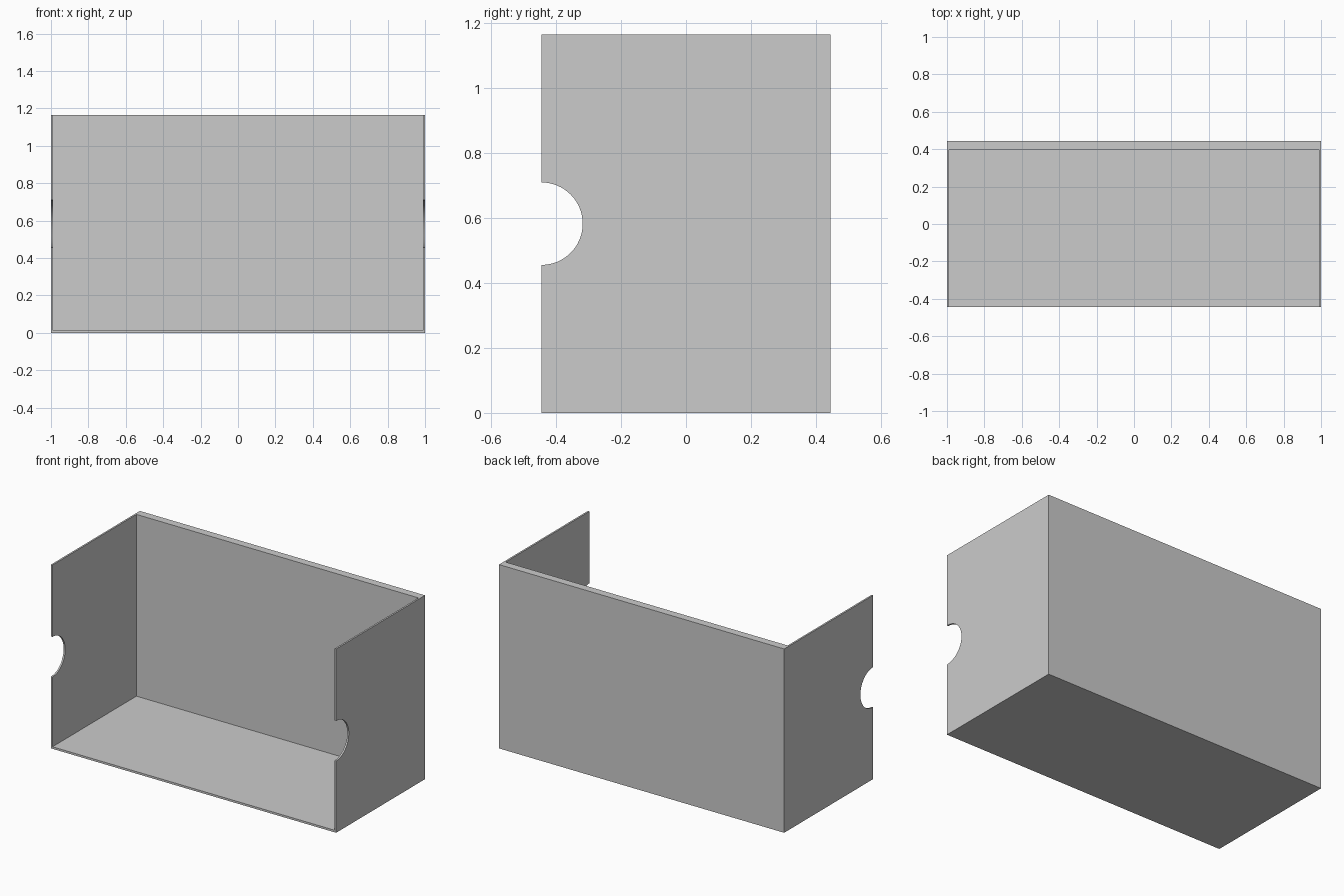
import bpy
import math

cube = bpy.data.objects.get("Cube")
if cube:
    bpy.data.objects.remove(cube, do_unlink=True)

# Overall size and wall thicknesses
HALF_W, HALF_D, HEIGHT = 1.0, 0.445, 1.165
SIDE, BACK, FLOOR = 0.011, 0.05, 0.013
NOTCH_RADIUS = 0.127
OVER = 0.2  # how far cutters reach past the open sides

grey = bpy.data.materials.new("plain grey")
grey.use_nodes = True
colour = (0.6, 0.6, 0.6, 1)
grey.diffuse_color = colour
grey.node_tree.nodes["Principled BSDF"].inputs["Base Color"].default_value = colour


def box(name, low, high):
    bpy.ops.mesh.primitive_cube_add(size=1, location=[(a + b) / 2 for a, b in zip(low, high)])
    obj = bpy.context.object
    obj.name = name
    obj.scale = [b - a for a, b in zip(low, high)]
    bpy.ops.object.transform_apply(location=True, rotation=True, scale=True)
    obj.data.materials.append(grey)
    return obj


def cut(target, cutter):
    cutter.hide_render = True
    mod = target.modifiers.new("cut", "BOOLEAN")
    mod.operation = "DIFFERENCE"
    mod.solver = "EXACT"
    mod.object = cutter
    bpy.context.view_layer.objects.active = target
    bpy.ops.object.modifier_apply(modifier=mod.name)
    bpy.data.objects.remove(cutter, do_unlink=True)


# Outer block, hollowed out through the front and top
tray = box("open_box", (-HALF_W, -HALF_D, 0), (HALF_W, HALF_D, HEIGHT))
cavity = box("cavity_cutter",
             (-HALF_W + SIDE, -HALF_D - OVER, FLOOR),
             (HALF_W - SIDE, HALF_D - BACK, HEIGHT + OVER))
cut(tray, cavity)

# Half-round finger notches in the front edge of both side walls
bpy.ops.mesh.primitive_cylinder_add(vertices=64, radius=NOTCH_RADIUS, depth=2 * HALF_W + OVER,
                                    location=(0, -HALF_D, HEIGHT / 2),
                                    rotation=(0, math.pi / 2, 0))
notch = bpy.context.object
notch.name = "notch_cutter"
notch.data.materials.append(grey)
cut(tray, notch)

# Smooth the notch curves, keep the box edges crisp
bpy.ops.object.select_all(action="DESELECT")
tray.select_set(True)
bpy.context.view_layer.objects.active = tray
bpy.ops.object.shade_smooth_by_angle(angle=math.radians(30))
